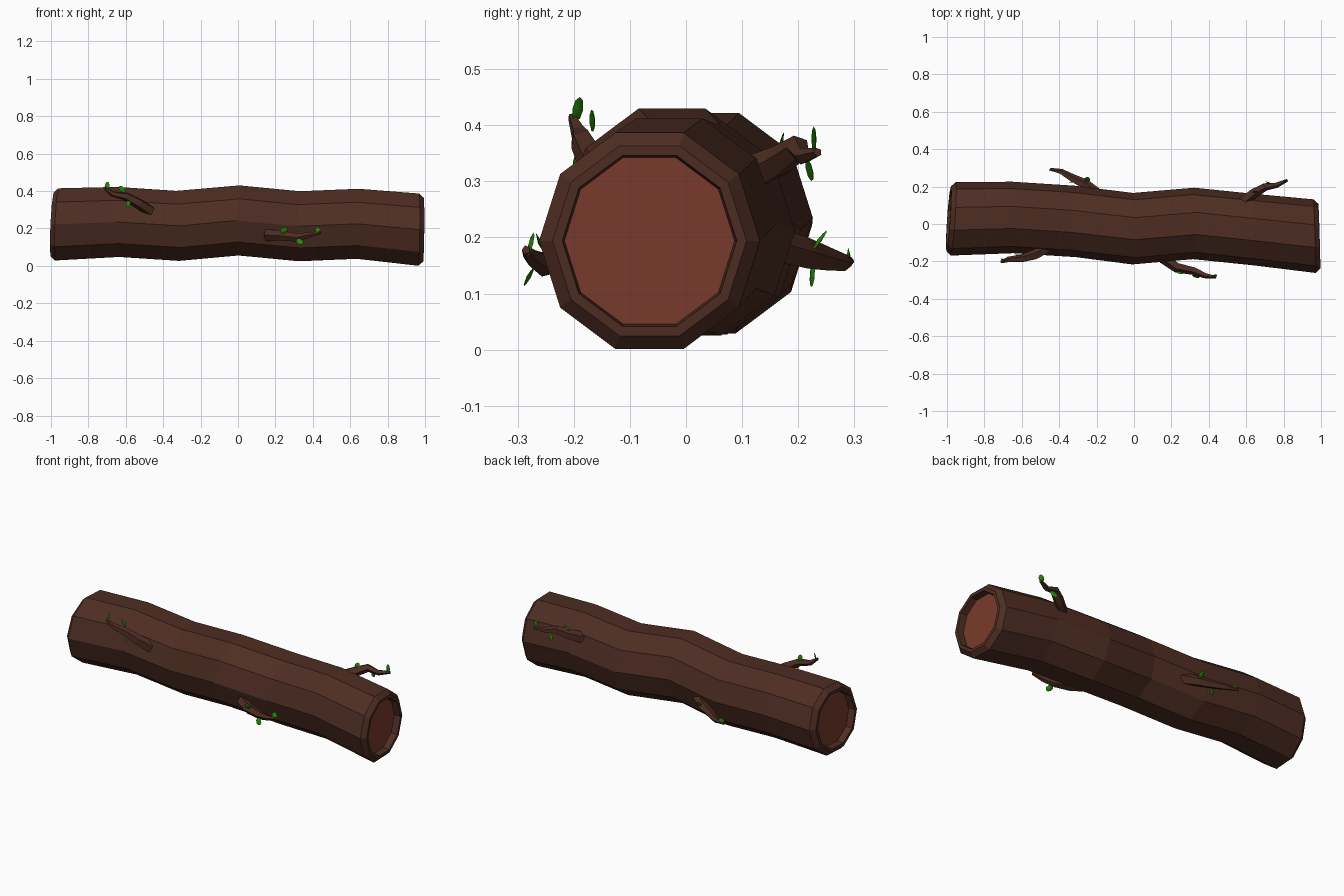
import bpy, bmesh, math, random
from mathutils import Vector

if "Cube" in bpy.data.objects:
    bpy.data.objects.remove(bpy.data.objects["Cube"])

random.seed(4)
SIDES = 10


def material(name, rgb):
    m = bpy.data.materials.new(name)
    m.diffuse_color = (*rgb, 1)
    m.use_nodes = True
    m.node_tree.nodes["Principled BSDF"].inputs["Base Color"].default_value = m.diffuse_color
    return m


BARK = material("dark bark", (0.076, 0.026, 0.016))
WOOD = material("cut wood", (0.19, 0.042, 0.024))
LEAF = material("leaf green", (0.018, 0.24, 0.002))


def finish(bm, name, mats):
    bmesh.ops.recalc_face_normals(bm, faces=bm.faces)
    me = bpy.data.meshes.new(name)
    bm.to_mesh(me)
    bm.free()
    for m in mats:
        me.materials.append(m)
    bpy.context.collection.objects.link(bpy.data.objects.new(name, me))


def ring(bm, centre, u, v, sides):
    angles = [2 * math.pi * i / sides for i in range(sides)]
    return [bm.verts.new(centre + u * math.cos(a) + v * math.sin(a)) for a in angles]


def bridge(bm, rings):
    for a, b in zip(rings, rings[1:]):
        for i in range(len(a)):
            j = (i + 1) % len(a)
            bm.faces.new((a[i], a[j], b[j], b[i]))
    return [bm.faces.new(rings[0]), bm.faces.new(rings[-1])]


# Trunk: bent ten-sided tube through evenly spaced centres (y, z)
def trunk():
    bm = bmesh.new()
    bends = [(0.028, 0.222), (0.035, 0.235), (0.014, 0.214), (-0.025, 0.243),
             (0.003, 0.212), (-0.03, 0.225), (-0.065, 0.194)]
    centres = [Vector((0.322 * (i - 3), y, z)) for i, (y, z) in enumerate(bends)]
    tilt_left, tilt_right = (0.07, 0.05), (-0.03, 0.01)

    def section(c, scale=1, dx=0, tilt=(0, 0)):
        r = 0.192 * scale
        return ring(bm, c + Vector((dx, 0, 0)), Vector((tilt[0] * r, r, 0)),
                    Vector((tilt[1] * r, 0, r * 1.03)), SIDES)

    # bevelled lip, flat rim and recessed cut face
    lip = [(1.025, 0), (0.9, 0.025), (0.81, 0.025), (0.79, -0.012)]
    rings = [section(centres[0], s, -d, tilt_left) for s, d in reversed(lip)]
    for c in centres[1:-1]:
        loop = section(c, 0.995)
        for v in loop:
            v.co.x += random.uniform(-0.012, 0.012)
        rings.append(loop)
    rings += [section(centres[-1], s, d, tilt_right) for s, d in lip]
    for cap in bridge(bm, rings):
        cap.material_index = 1
    finish(bm, "log_trunk", [BARK, WOOD])


# Leaf: thin pointed oval
def leaf(name, centre, axis, facing):
    bm = bmesh.new()
    x = axis.normalized()
    z = (facing - facing.dot(x) * x).normalized()
    rim = ring(bm, centre, x * 0.023, z.cross(x) * 0.016, 8)
    for s in (0.004, -0.004):
        mid = bm.verts.new(centre + z * s)
        for i in range(8):
            bm.faces.new((rim[i], rim[(i + 1) % 8], mid))
    finish(bm, name, [LEAF])


# Twig: tapered crooked branch whose leaves point away from its nearest joint
def twig(name, path, leaves, turn=0.4):
    bm = bmesh.new()
    pts = [Vector(p) for p in path]
    run = (pts[-1] - pts[0]).normalized()
    u = run.cross(Vector((0, 0, 1))).normalized()
    v = u.cross(run)
    n = len(pts) - 1
    bridge(bm, [ring(bm, p, u * r, v * r, 5) for p, r in
                ((p, 0.033 - 0.025 * (i / n) ** 1.3) for i, p in enumerate(pts))])
    finish(bm, name + "_twig", [BARK])
    outward = Vector((0, math.copysign(1, pts[0].y), 0))
    for i, c in enumerate(map(Vector, leaves)):
        near = min(pts, key=lambda p: (p - c).length)
        axis = (c - near).normalized() + run * 0.5
        axis.y *= 0.4
        leaf(f"{name}_leaf_{i + 1}", c, axis, outward + run * turn)


trunk()
twig("front_left",
     [(-.465, -.125, .29), (-.53, -.165, .333), (-.6, -.185, .372), (-.67, -.19, .385), (-.71, -.203, .415)],
     [(-.7, -.193, .428), (-.62, -.167, .408), (-.587, -.192, .335)], 1.2)
twig("front_right",
     [(.15, -.175, .165), (.23, -.232, .162), (.32, -.25, .152), (.38, -.275, .165), (.44, -.285, .178)],
     [(.245, -.26, .19), (.33, -.28, .13), (.43, -.277, .187)])
twig("back_left",
     [(-.18, .145, .19), (-.26, .21, .172), (-.33, .245, .163), (-.39, .28, .155), (-.45, .293, .157)],
     [(-.25, .238, .195), (-.33, .225, .133), (-.435, .29, .163)])
twig("back_right",
     [(.57, .11, .31), (.64, .165, .335), (.7, .2, .36), (.76, .208, .345), (.82, .235, .352)],
     [(.65, .17, .367), (.81, .228, .375), (.72, .22, .32)])
